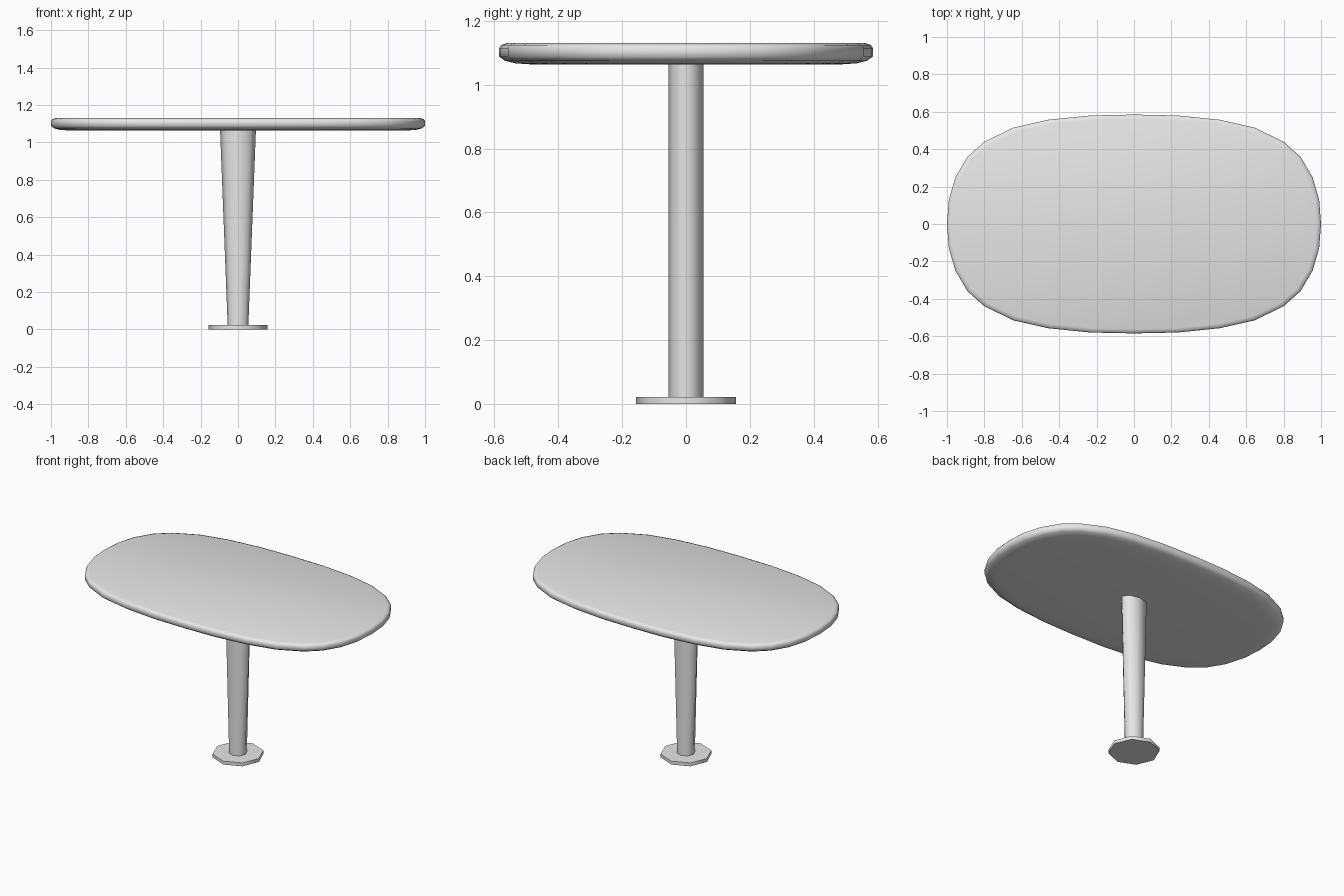
import bpy, bmesh, math

cube = bpy.data.objects.get("Cube")
if cube:
    bpy.data.objects.remove(cube, do_unlink=True)

grey = bpy.data.materials.new("light grey")
grey.use_nodes = True
colour = (0.8, 0.8, 0.8, 1)
grey.diffuse_color = colour
grey.node_tree.nodes["Principled BSDF"].inputs["Base Color"].default_value = colour


def loft(name, rings, angle):
    """Skin a stack of closed rings and cap both ends."""
    bm = bmesh.new()
    loops = [[bm.verts.new(p) for p in ring] for ring in rings]
    n = len(loops[0])
    for low, high in zip(loops, loops[1:]):
        for i in range(n):
            j = (i + 1) % n
            bm.faces.new((low[i], low[j], high[j], high[i]))
    bm.faces.new(loops[0][::-1])
    bm.faces.new(loops[-1])
    mesh = bpy.data.meshes.new(name)
    bm.to_mesh(mesh)
    bm.free()
    mesh.materials.append(grey)
    obj = bpy.data.objects.new(name, mesh)
    bpy.context.collection.objects.link(obj)
    bpy.ops.object.select_all(action='DESELECT')
    obj.select_set(True)
    bpy.context.view_layer.objects.active = obj
    bpy.ops.object.shade_smooth_by_angle(angle=math.radians(angle))
    return obj


def ellipse(rx, ry, z, sides=8):
    return [(rx * math.cos(math.tau * i / sides),
             ry * math.sin(math.tau * i / sides), z) for i in range(sides)]


# Rounded oval outline, one quarter mirrored around
quarter = [(1, 0), (0.99, 0.13), (0.955, 0.25), (0.89, 0.36), (0.8, 0.44),
           (0.645, 0.515), (0.46, 0.557), (0.235, 0.58), (0, 0.585)]
half = quarter + [(-x, y) for x, y in quarter[-2::-1]]
outline = half + [(x, -y) for x, y in half[-2:0:-1]]


def oval(inset, z):
    return [(x * (1 - inset), y * (1 - inset / 0.585), z) for x, y in outline]


# Table top: rounded underside, small eased upper edge
profile = [(0.11, 1.063), (0.05, 1.067), (0.018, 1.075), (0, 1.088),
           (0, 1.115), (0.006, 1.124), (0.024, 1.13)]
loft("table_top", [oval(i, z) for i, z in profile], 60)

# Column widening sideways toward the top
loft("column", [ellipse(0.055, 0.055, 0.015), ellipse(0.096, 0.055, 1.07)], 60)

# Octagonal foot plate
loft("foot_plate", [ellipse(0.157, 0.157, 0), ellipse(0.157, 0.157, 0.023)], 60)
